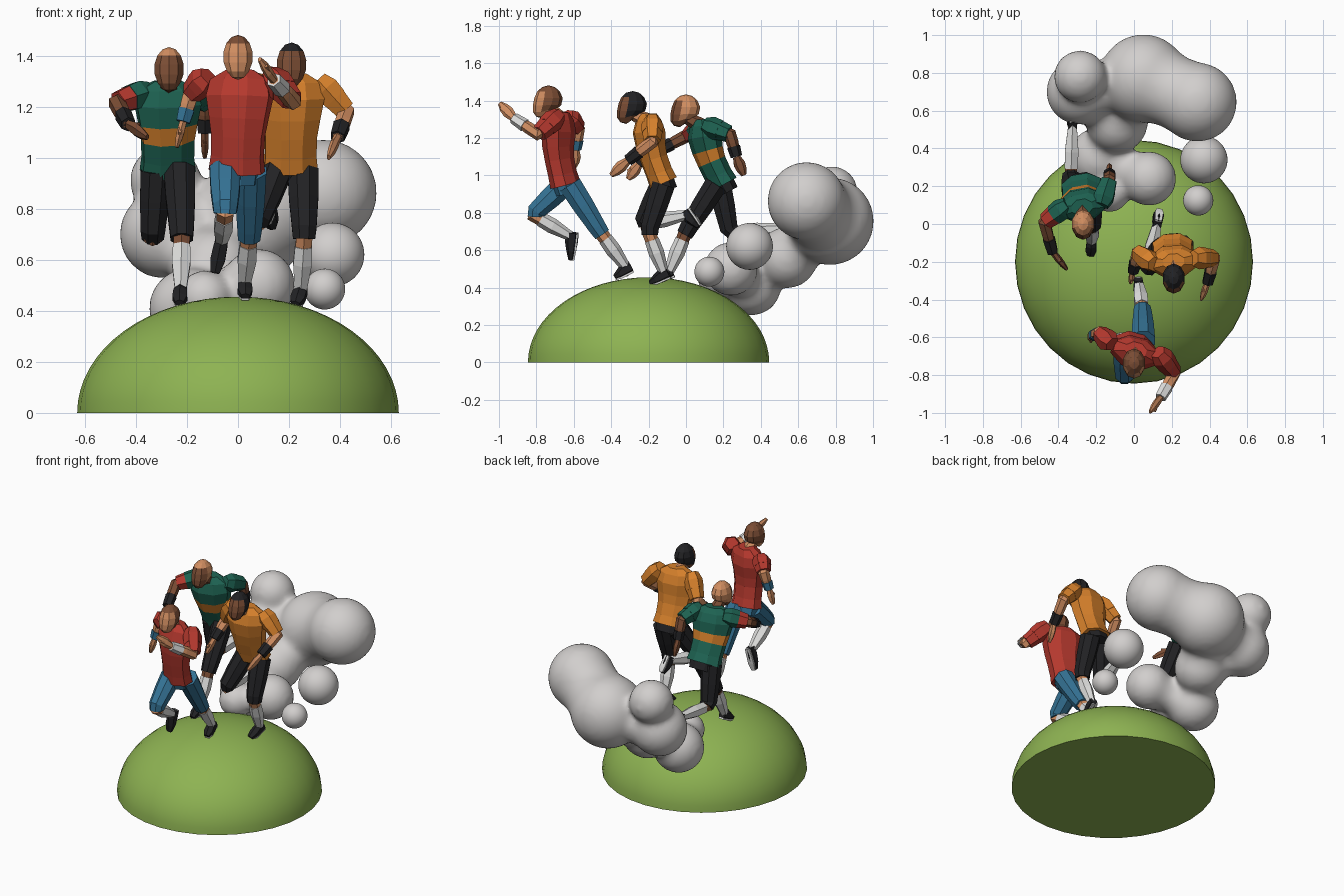
import bpy, bmesh, math
from mathutils import Vector as V

if "Cube" in bpy.data.objects:
    bpy.data.objects.remove(bpy.data.objects["Cube"])

def material(name, r, g, b):
    m = bpy.data.materials.new(name)
    m.diffuse_color = (r, g, b, 1)
    m.use_nodes = True
    m.node_tree.nodes["Principled BSDF"].inputs["Base Color"].default_value = m.diffuse_color
    return m

GRASS = material("grass green", .27, .45, .085)
SMOKE = material("dust grey", .64, .62, .61)
WHITE = material("white", .74, .74, .73)
BLACK = material("black", .016, .016, .018)
RED = material("red", .46, .04, .027)
TEAL = material("teal", .013, .125, .085)
ORANGE = material("orange", .68, .22, .025)
BLUE = material("blue", .035, .17, .30)
TAN = material("tan skin", .64, .27, .12)
BROWN = material("brown skin", .2, .075, .035)

def finish(bm, name, *mats):
    bmesh.ops.recalc_face_normals(bm, faces=bm.faces)
    me = bpy.data.meshes.new(name)
    bm.to_mesh(me)
    bm.free()
    for m in mats:
        me.materials.append(m)
    ob = bpy.data.objects.new(name, me)
    bpy.context.collection.objects.link(ob)
    return ob

def tube(name, pts, radii, mats, n=6, ref=None, stripe=None):
    """Faceted tube through pts; radii are numbers or (wide, deep) pairs."""
    pts = [V(p) for p in pts]
    mats = mats if isinstance(mats, (list, tuple)) else [mats]
    total = (pts[-1] - pts[0]).normalized()
    ref = V(ref) if ref else (V((1, 0, 0)) if abs(total.x) < .8 else V((0, 1, 0)))
    bm = bmesh.new()
    rings = []
    for i, p in enumerate(pts):
        d = (pts[min(i + 1, len(pts) - 1)] - pts[max(i - 1, 0)]).normalized()
        u = (ref - d * ref.dot(d)).normalized()
        v = d.cross(u)
        a, b = radii[i] if isinstance(radii[i], tuple) else (radii[i], radii[i])
        rings.append([bm.verts.new(p + u * a * math.cos(t) + v * b * math.sin(t))
                      for t in ((k + .5) * math.tau / n for k in range(n))])
    for i in range(len(rings) - 1):
        for k in range(n):
            q = (k + 1) % n
            f = bm.faces.new((rings[i][k], rings[i][q], rings[i + 1][q], rings[i + 1][k]))
            f.material_index = 1 if i == stripe else 0
    bm.faces.new(rings[0])
    bm.faces.new(rings[-1])
    return finish(bm, name, *mats)

def head(name, c, hair, face):
    c = V(c)
    bm = bmesh.new()
    bmesh.ops.create_uvsphere(bm, u_segments=10, v_segments=7, radius=1)
    for f in bm.faces:
        m = f.calc_center_median()
        f.material_index = int((m.y < -.3 and m.z < .45) or m.z < -.75)
    for v in bm.verts:      # jaw pushed forward, back of skull raised
        x, y, z = v.co
        low = max(0, -z)
        v.co = c + V((x * .062 * (1 - .1 * low), y * .078 - low * .035,
                      z * (.088 if y < .2 or z > 0 else .07)))
    finish(bm, name, hair, face)

def arm(name, sh, el, wr, tip, sleeve, cuff, skin, band):
    sh, el, wr, tip = map(V, (sh, el, wr, tip))
    mid = sh.lerp(el, .5)
    tube(name + "_sleeve", [sh.lerp(el, -.25), sh.lerp(el, .1), mid], [.042, .06, .056], sleeve)
    tube(name + "_cuff", [mid, sh.lerp(el, .95)], [.054, .046], cuff)
    tube(name + "_forearm", [sh.lerp(el, .75), el, el.lerp(wr, .4), wr], [.033, .035, .033, .022], skin)
    tube(name + "_wristband", [el.lerp(wr, .55), wr], [.036, .031], band)
    d = tip - wr
    tube(name + "_hand", [wr, wr + d * .4, wr + d * .7, tip],
         [(.016, .02), (.017, .032), (.015, .027), (.008, .013)], skin)
    side = V((0, -.03, .01)) if abs(d.y) < abs(d.z) else V((0, 0, .03))
    tube(name + "_thumb", [wr + d * .15, wr + d * .55 + side], [.013, .008], skin, 4)

def leg(name, hip, knee, ankle, toe, cloth, skin):
    hip, knee, ankle, toe = map(V, (hip, knee, ankle, toe))
    tube(name + "_trousers", [hip, hip.lerp(knee, .45), hip.lerp(knee, .9), knee.lerp(ankle, .08)],
         [.066, .062, .052, .047], cloth, 8)
    tube(name + "_knee", [hip.lerp(knee, .9), knee, knee.lerp(ankle, .3)], [.036, .038, .035], skin)
    tube(name + "_sock", [knee.lerp(ankle, .2), knee.lerp(ankle, .5), ankle], [.039, .042, .025], WHITE)
    # shoe: upper along the foot, sole plate on the side away from the shin
    d = (toe - ankle).normalized()
    shin = (ankle - knee).normalized()
    down = (shin - d * shin.dot(d)).normalized()
    heel = ankle - d * .025
    ref = d.cross(down)
    tube(name + "_shoe", [heel, ankle + d * .02, ankle.lerp(toe, .6) + down * .005, toe + down * .01],
         [(.026, .032), (.031, .036), (.033, .026), (.02, .014)], BLACK, 6, ref)
    s = down * .027
    tube(name + "_sole", [heel + s, ankle + d * .02 + s, ankle.lerp(toe, .6) + s, toe + s * .85],
         [(.026, .007), (.029, .007), (.032, .007), (.02, .006)], WHITE, 4, ref)

def runner(name, hc, hair, face, top, hem, shoulders, shirt, stripe, neck, cloth, arms, legs):
    top, hem = V(top), V(hem)
    ref = V(shoulders[1]) - V(shoulders[0])
    bend = V((0, -.025, 0))
    at = lambda t: hem.lerp(top, t) + bend * math.sin(math.pi * t)
    tube(name + "_shirt", [at(t) for t in (0, .15, .36, .54, .76, .93, 1.03)],
         [(.115, .08), (.108, .075), (.11, .076), (.122, .082), (.138, .09), (.125, .07), (.06, .045)],
         [shirt, stripe], 8, ref, 2)
    tube(name + "_neck", [top - V((0, 0, .03)), V(hc) - V((0, -.01, .04))], [.042, .034], neck)
    tube(name + "_hips", [at(.12), at(-.12)], [(.098, .066), (.085, .06)], cloth, 8, ref)
    head(name + "_head", hc, hair, face)
    for side, s, a in zip(("right", "left"), shoulders, arms):
        arm(f"{name}_{side}_arm", s, *a)
    for side, l in zip(("right", "left"), legs):
        leg(f"{name}_{side}_leg", *l, cloth, neck if neck != face else face)

# Three runners
runner("red_runner", (0, -.735, 1.393), BROWN, TAN, (.01, -.67, 1.33), (-.005, -.645, .95),
       ((-.13, -.625, 1.305), (.145, -.70, 1.305)), RED, RED, TAN, BLUE,
       [((-.185, -.575, 1.25), (-.215, -.59, 1.14), (-.24, -.6, 1.04), RED, RED, TAN, BLUE),
        ((.215, -.79, 1.22), (.14, -.92, 1.305), (.085, -.995, 1.385), RED, RED, TAN, WHITE)],
       [((-.05, -.65, .95), (-.05, -.82, .79), (-.065, -.61, .67), (-.09, -.625, .55)),
        ((.05, -.62, .95), (.045, -.46, .70), (.025, -.315, .50), (.03, -.385, .465))])

runner("orange_runner", (.21, -.285, 1.363), BLACK, BROWN, (.21, -.20, 1.32), (.205, -.12, .96),
       ((.09, -.2, 1.28), (.335, -.18, 1.28)), ORANGE, ORANGE, TAN, BLACK,
       [((.02, -.15, 1.17), (-.005, -.25, 1.06), (-.02, -.31, .98), ORANGE, ORANGE, TAN, BLACK),
        ((.425, -.18, 1.18), (.39, -.31, 1.08), (.355, -.40, 1.0), ORANGE, ORANGE, TAN, BLACK)],
       [((.15, -.13, .95), (.07, -.235, .74), (.125, .01, .79), (.13, .06, .72)),
        ((.255, -.12, .95), (.26, -.20, .70), (.245, -.115, .47), (.225, -.195, .435))])

runner("green_runner", (-.27, .0, 1.345), TAN, BROWN, (-.275, .09, 1.29), (-.275, .2, .95),
       ((-.375, .085, 1.25), (-.165, .125, 1.26)), TEAL, ORANGE, BROWN, BLACK,
       [((-.475, .01, 1.215), (-.43, -.15, 1.13), (-.355, -.24, 1.08), TEAL, RED, BROWN, BLACK),
        ((-.13, .235, 1.22), (-.13, .27, 1.1), (-.13, .31, 1.0), TEAL, TEAL, BROWN, BLACK)],
       [((-.32, .18, .95), (-.335, .235, .69), (-.325, .53, .72), (-.33, .58, .64)),
        ((-.23, .16, .95), (-.22, .0, .70), (-.225, -.095, .475), (-.23, -.17, .44))])

# Grass mound: flat-bottomed half ellipsoid
bm = bmesh.new()
bmesh.ops.create_uvsphere(bm, u_segments=32, v_segments=32, radius=1)
bmesh.ops.bisect_plane(bm, geom=bm.verts[:] + bm.edges[:] + bm.faces[:], dist=1e-4,
                       plane_co=(0, 0, 0), plane_no=(0, 0, 1), clear_inner=True)
bmesh.ops.holes_fill(bm, edges=[e for e in bm.edges if e.is_boundary], sides=0)
for v in bm.verts:
    v.co = V((v.co.x * .63, v.co.y * .645 - .2, v.co.z * .455))
for f in bm.faces:
    f.smooth = len(f.verts) < 5
finish(bm, "grass_mound", GRASS)

# Dust cloud: balls (x, y, z, radius) strung together, then fused and smoothed
balls = [(.335, .645, .862, .21), (.05, .77, .755, .235), (-.29, .70, .70, .175),
         (-.285, .78, .91, .14), (-.09, .54, .56, .165), (-.19, .35, .41, .16),
         (.08, .24, .5, .145), (-.13, .17, .45, .11)]
links = [(0, 1), (1, 2), (2, 3), (1, 4), (2, 4), (4, 5), (5, 6), (5, 7)]
for a, b in links:
    for t in (.25, .5, .75):
        pinch = 1 - (.12 if a == 0 else .3) * math.sin(math.pi * t)
        balls.append(tuple(p + (q - p) * t for p, q in zip(balls[a][:3], balls[b][:3]))
                     + ((balls[a][3] * (1 - t) + balls[b][3] * t) * pinch,))

def ball_cluster(name, items):
    bm = bmesh.new()
    for x, y, z, r in items:
        res = bmesh.ops.create_icosphere(bm, subdivisions=4, radius=r)
        bmesh.ops.translate(bm, verts=res["verts"], vec=(x, y, z))
    for f in bm.faces:
        f.smooth = True
    return finish(bm, name, SMOKE)

cloud = ball_cluster("dust_cloud", balls)
mod = cloud.modifiers.new("fuse", 'REMESH')
mod.mode, mod.voxel_size, mod.use_smooth_shade = 'VOXEL', .018, True
mod = cloud.modifiers.new("soften", 'SMOOTH')
mod.factor, mod.iterations = .5, 14
ball_cluster("dust_puff_large", [(.37, .34, .62, .125)])
ball_cluster("dust_puff_small", [(.34, .125, .485, .08)])
